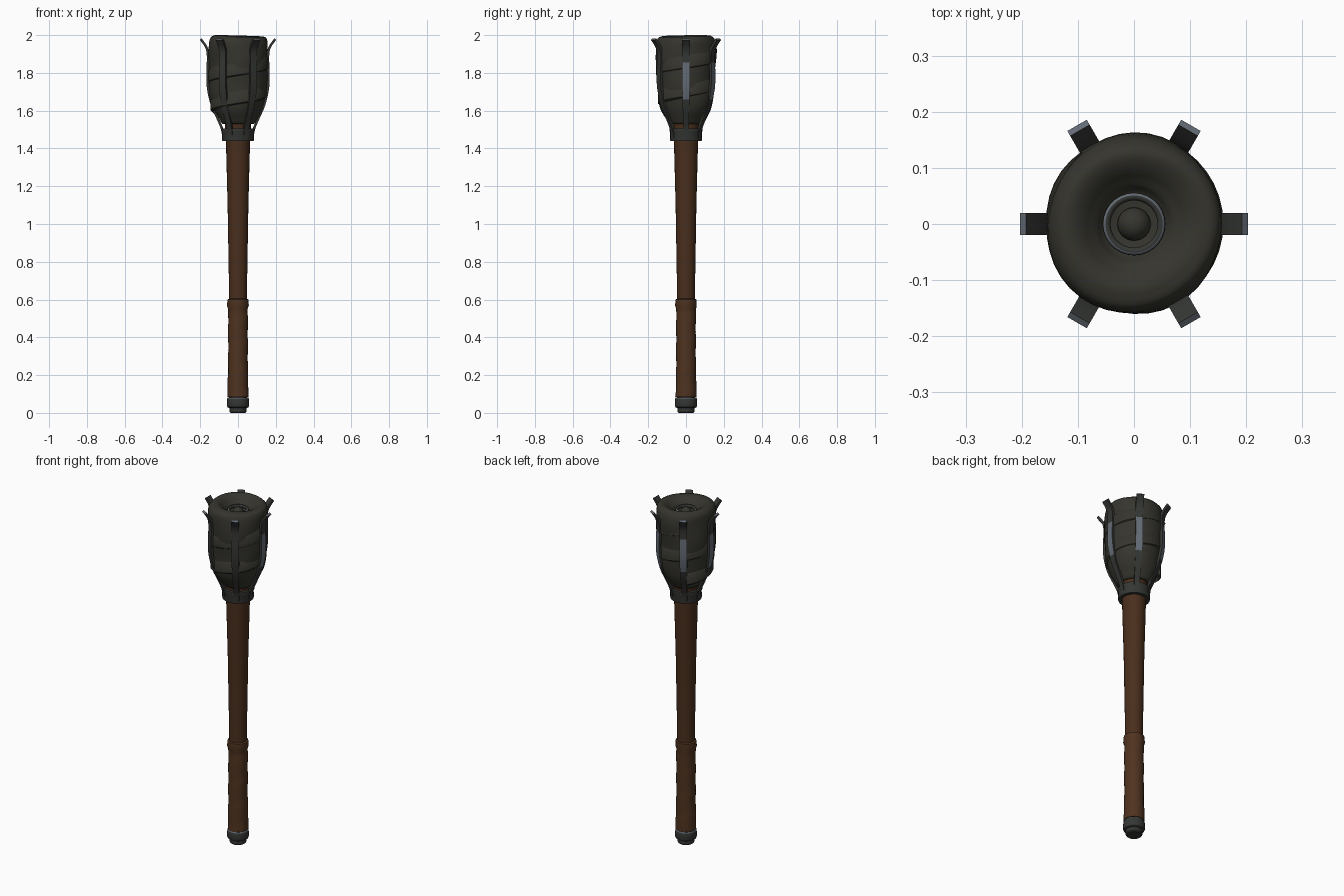
import bpy, bmesh, math
from mathutils import Vector

old = bpy.data.objects.get("Cube")
if old:
    bpy.data.objects.remove(old, do_unlink=True)


def material(name, rgb):
    m = bpy.data.materials.new(name)
    m.use_nodes = True
    m.diffuse_color = (*rgb, 1)
    bsdf = next(n for n in m.node_tree.nodes if n.type == "BSDF_PRINCIPLED")
    bsdf.inputs["Base Color"].default_value = (*rgb, 1)
    return m


WOOD = material("dark wood", (0.068, 0.028, 0.012))
LEATHER = material("brown leather", (0.078, 0.033, 0.014))
CLOTH = material("oily cloth", (0.036, 0.035, 0.027))
IRON = material("dark iron", (0.035, 0.038, 0.034))
STEEL = material("worn steel", (0.13, 0.15, 0.18))


def finish(name, bm, mats, angle=35):
    bmesh.ops.recalc_face_normals(bm, faces=bm.faces)
    mesh = bpy.data.meshes.new(name)
    bm.to_mesh(mesh)
    bm.free()
    for m in mats:
        mesh.materials.append(m)
    ob = bpy.data.objects.new(name, mesh)
    bpy.context.collection.objects.link(ob)
    bpy.ops.object.select_all(action="DESELECT")
    ob.select_set(True)
    bpy.context.view_layer.objects.active = ob
    bpy.ops.object.shade_smooth_by_angle(angle=math.radians(angle))
    return ob


def lathe(name, profile, mats, sides=24, warp=None, paint=None, angle=35):
    """Spin (radius, z) points about z; warp(r, z, a) may shift each point."""
    bm = bmesh.new()
    rings = []
    for r, z in profile:
        ring = []
        for i in range(sides):
            a = math.tau * i / sides
            rr, zz = warp(r, z, a) if warp else (r, z)
            ring.append(bm.verts.new((rr * math.cos(a), rr * math.sin(a), zz)))
        rings.append(ring)
    for j, (lo, hi) in enumerate(zip(rings, rings[1:])):
        for i in range(sides):
            k = (i + 1) % sides
            f = bm.faces.new((lo[i], lo[k], hi[k], hi[i]))
            f.material_index = paint(j) if paint else 0
    bm.faces.new(rings[0])
    bm.faces.new(rings[-1])
    return finish(name, bm, mats, angle)


def smooth_path(points, steps):
    """Catmull-Rom curve through 2D points."""
    pts = [Vector(p) for p in points]
    pts = [pts[0]] + pts + [pts[-1]]
    out = []
    for a, b, c, d in zip(pts, pts[1:], pts[2:], pts[3:]):
        for s in range(steps):
            t = s / steps
            out.append(0.5 * (2 * b + (c - a) * t + (2 * a - 5 * b + 4 * c - d) * t * t
                              + (3 * b - a - 3 * c + d) * t ** 3))
    return out + [pts[-1]]


# Tapered wooden shaft
lathe("shaft", [(0.045, 0.05), (0.047, 0.62), (0.055, 1.1), (0.064, 1.44), (0.072, 1.56)], [WOOD])


# Leather grip with slanted wrap ridges
def grip_warp(r, z, a):
    turn = (z / 0.13 - a / math.tau) % 1
    return r + 0.003 * turn * (0.08 < z < 0.59), z


grip = [(0.046, 0.605), (0.055, 0.6), (0.056, 0.57)]
grip += [(0.0505 + 0.004 * max(0, 0.25 - z) / 0.17, z) for z in
         [0.55 - 0.0245 * i for i in range(20)]]
lathe("leather_grip", grip, [LEATHER], warp=grip_warp)

# Iron pommel with a bright worn rim
lathe("pommel", [(0.04, 0), (0.045, 0.006), (0.045, 0.025), (0.055, 0.03), (0.059, 0.04),
                 (0.057, 0.076), (0.054, 0.082), (0.045, 0.083)],
      [IRON, STEEL], paint=lambda j: int(j == 5))

# Iron collar holding the prongs
lathe("collar", [(0.06, 1.44), (0.083, 1.44), (0.085, 1.448), (0.084, 1.485), (0.088, 1.495),
                 (0.086, 1.505), (0.07, 1.505)], [IRON])


# Wrapped cloth head with spiral folds and a sunken top
def cloth_warp(r, z, a):
    outer = min(1, r / 0.1)
    fold = math.sin(2 * a + 19 * z) + 0.6 * math.sin(3 * a - 31 * z)
    swirl = 0.008 * math.sin(a + 42 * r) * min(1, max(0, (z - 1.9) * 12))
    lift = 0.5 * swirl * (r < 0.14) - 0.004 * (z > 1.97)
    return r + 0.0032 * fold * outer, min(2.0, z + lift)


head = smooth_path([(0.06, 1.54), (0.085, 1.53), (0.105, 1.56), (0.132, 1.61), (0.146, 1.67),
                    (0.152, 1.76), (0.157, 1.86), (0.158, 1.94), (0.15, 1.985), (0.125, 2.0),
                    (0.095, 1.99), (0.07, 1.965), (0.052, 1.94), (0.02, 1.935)], 3)
lathe("cloth_head", head, [CLOTH], sides=40, warp=cloth_warp, angle=50)

# Loose cloth strip wound across the head as a low spiral ridge
bm = bmesh.new()
rows = []
for i in range(81):
    t = i / 80
    a, z = math.tau * 2 * t + 2.2, 1.62 + 0.3 * t
    r = 0.142 + 0.016 * math.sin(t * math.pi / 2)
    rows.append([bm.verts.new((q * math.cos(a), q * math.sin(a), h)) for q, h in
                 ((r - 0.01, z - 0.05), (r + 0.002, z - 0.04), (r + 0.002, z + 0.02), (r - 0.012, z + 0.035))])
for p, q in zip(rows, rows[1:]):
    for k in range(4):
        n = (k + 1) % 4
        bm.faces.new((p[k], p[n], q[n], q[k]))
bm.faces.new(rows[0])
bm.faces.new(rows[-1])
finish("cloth_strip", bm, [CLOTH], 50)

# Iron ring and knob in the sunken top
ring = [(0.049 + 0.007 * math.cos(math.tau * i / 10), 1.955 + 0.009 * math.sin(math.tau * i / 10))
        for i in range(11)]
bm = bmesh.new()
for r, z in ring[:-1]:
    bm.verts.new((r, 0, z))
bm.verts.ensure_lookup_table()
loop = [bm.edges.new((bm.verts[i], bm.verts[(i + 1) % 10])) for i in range(10)]
bmesh.ops.spin(bm, geom=list(bm.verts) + loop, cent=(0, 0, 0), axis=(0, 0, 1),
               angle=math.tau, steps=28, use_merge=True)
bmesh.ops.remove_doubles(bm, verts=bm.verts, dist=0.0001)
for f in bm.faces:
    c = f.calc_center_median()
    f.material_index = int(c.z > 1.961 and c.xy.length > 0.05)
finish("top_ring", bm, [IRON, STEEL], 60)

knob = [(0.03 * math.cos(t * math.pi / 12), 1.94 + 0.03 * math.sin(t * math.pi / 12)) for t in range(6)]
lathe("top_knob", [(0.03, 1.92)] + knob, [CLOTH], sides=16, angle=60)


# Six curved prongs; the side and rear ones are worn bright on the outside
def prong(index):
    path = smooth_path([(0.083, 1.45), (0.09, 1.5), (0.115, 1.56), (0.145, 1.63), (0.165, 1.72),
                        (0.168, 1.8), (0.165, 1.88), (0.172, 1.93), (0.203, 1.975)], 3)
    a = math.tau * index / 6
    out, side = Vector((math.cos(a), math.sin(a), 0)), Vector((-math.sin(a), math.cos(a), 0))
    bm = bmesh.new()
    rows = []
    for i, p in enumerate(path):
        d = (path[min(i + 1, len(path) - 1)] - path[max(i - 1, 0)]).normalized()
        normal = Vector((d.y, -d.x))
        half = 0.014 + 0.006 * min(1, max(0, (p.y - 1.5) / 0.2))
        row = []
        for depth, s in ((0, -1), (0, 1), (-0.013, 1), (-0.013, -1)):
            q = p + normal * depth
            row.append(bm.verts.new(out * q.x + side * s * half + Vector((0, 0, q.y))))
        rows.append(row)
    worn = index in (0, 1, 2, 3)
    for lo, hi in zip(rows, rows[1:]):
        for k in range(4):
            n = (k + 1) % 4
            f = bm.faces.new((lo[k], lo[n], hi[n], hi[k]))
            z = f.calc_center_median().z
            f.material_index = int(worn and k == 0 and 1.66 < z < 1.85)
    bm.faces.new(rows[0])
    bm.faces.new(rows[-1]).material_index = 1
    finish("prong_%d" % (index + 1), bm, [IRON, STEEL], 40)


for i in range(6):
    prong(i)
